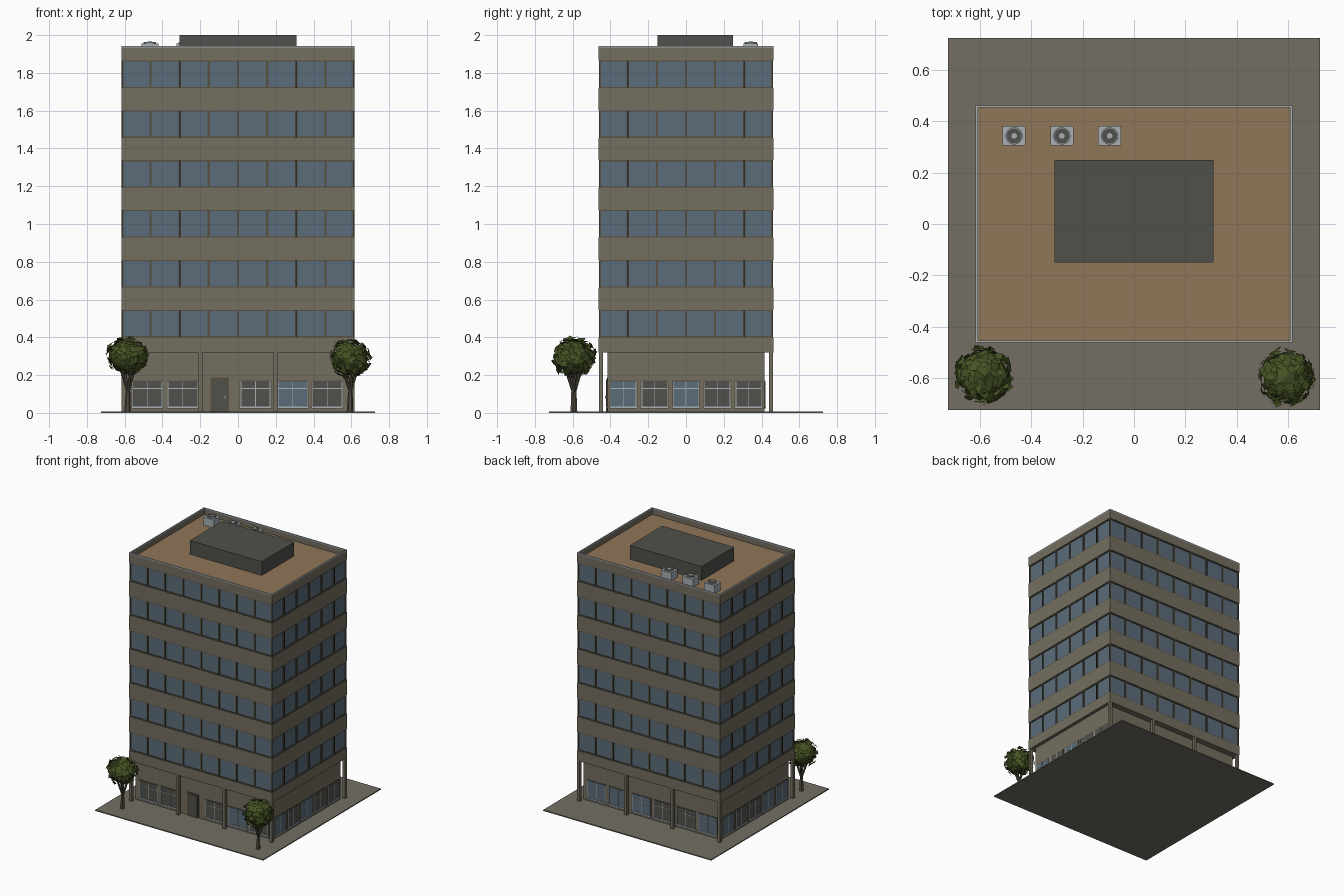
import bpy, bmesh, math, random
from mathutils import Vector, Matrix

cube = bpy.data.objects.get("Cube")
if cube:
    bpy.data.objects.remove(cube, do_unlink=True)


def material(name, hex_code):
    """Flat material from an sRGB hex colour."""
    srgb = [int(hex_code[i:i + 2], 16) / 255 for i in (0, 2, 4)]
    lin = [((c + 0.055) / 1.055) ** 2.4 for c in srgb] + [1]
    m = bpy.data.materials.new(name)
    m.use_nodes = True
    m.diffuse_color = lin
    m.node_tree.nodes["Principled BSDF"].inputs["Base Color"].default_value = lin
    return m


FACADE = material("taupe_stone", "746E60")
PAVING = material("paving_grey", "736E63")
GLASS = material("blue_glass", "5B6C7A")
FRAME = material("dark_taupe_frame", "57513F")
SEAM = material("dark_brown_seam", "2E2A22")
TRIM = material("light_grey_metal", "A9B0B4")
ROOF = material("roof_tan", "907659")
DARK = material("charcoal", "50504B")
LEAF = material("olive_leaf", "475424")
BARK = material("bark_grey", "554F42")


def finish(name, bm, mat):
    mesh = bpy.data.meshes.new(name)
    bm.to_mesh(mesh)
    bm.free()
    mesh.materials.append(mat)
    ob = bpy.data.objects.new(name, mesh)
    bpy.context.collection.objects.link(ob)
    return ob


def boxes(name, mat, spans):
    """One object made of axis-aligned boxes, each given as a low and a high corner."""
    bm = bmesh.new()
    for a, b in spans:
        a, b = Vector(a), Vector(b)
        size = [abs(v) for v in b - a]
        m = Matrix.Translation((a + b) / 2) @ Matrix.Diagonal((*size, 1))
        bmesh.ops.create_cube(bm, size=1, matrix=m)
    return finish(name, bm, mat)


def block(hx, hy, z0, z1):
    return (-hx, -hy, z0), (hx, hy, z1)


# Each side: outward normal, tangent
SIDES = {"front": ((0, -1), (1, 0)), "right": ((1, 0), (0, 1)),
         "back": ((0, 1), (-1, 0)), "left": ((-1, 0), (0, -1))}


def panel(side, u0, u1, z0, z1, d0, d1):
    """Box on a side: u along the wall, d outward from the centre."""
    n, t = SIDES[side]
    return [(t[0] * u + n[0] * d, t[1] * u + n[1] * d, z)
            for u, z, d in ((u0, z0, d0), (u1, z1, d1))]


HX, HY = 0.617, 0.462
STEP, SILL, PANE = 0.264, 0.4, 0.146
FLOORS, ROOF_Z, TOP = 6, 1.89, 1.935
INSET = 0.009

# Paving and main body
boxes("paving", PAVING, [block(0.725, 0.725, 0, 0.008)])
boxes("glass_core", GLASS, [block(HX - INSET, HY - INSET, SILL - 0.01, 1.87)])
bands = [block(HX, HY, 0.32, SILL)]
for f in range(FLOORS):
    low = SILL + f * STEP + PANE
    bands.append(block(HX, HY, low, ROOF_Z if f == FLOORS - 1 else low + STEP - PANE))
boxes("wall_bands", FACADE, bands)

# Window frames on the upper floors
frames, seams = [], []
for side in SIDES:
    long_side = side in ("front", "back")
    half, dist = (HX, HY) if long_side else (HY, HX)
    count = 8 if long_side else 6
    inner, outer = dist - INSET - 0.002, dist - 0.002
    for f in range(FLOORS):
        z0 = SILL + f * STEP
        z1 = z0 + PANE
        for i in range(count + 1):
            u = max(-half + 0.005, min(half - 0.005, -half + i * 2 * half / count))
            frames.append(panel(side, u - 0.006, u + 0.006, z0, z1, inner, outer)
                          if 0 < i < count else
                          panel(side, u - 0.003, u + 0.003, z0, z1, inner, outer))
            if i in (count // 2 - 2, count // 2 + 2) and 0 < i < count:
                seams.append(panel(side, u - 0.004, u + 0.004, z0, z1, outer, outer + 0.001))
        for z in (z0, z1 - 0.006):
            frames.append(panel(side, -half + 0.004, half - 0.004, z, z + 0.006, inner, outer - 0.001))
boxes("window_frames", FRAME, frames)
boxes("window_seams", SEAM, seams)


# Parapet, coping and roof deck
def ring(z0, z1, w):
    return [((-HX, s * HY, z0), (HX, s * (HY - w), z1)) for s in (-1, 1)] + \
           [((s * HX, -HY + w, z0), (s * (HX - w), HY - w, z1)) for s in (-1, 1)]


boxes("parapet", FACADE, ring(ROOF_Z, TOP, 0.008))
boxes("coping", TRIM, ring(TOP, TOP + 0.008, 0.009))
boxes("roof_deck", ROOF, [block(HX - 0.008, HY - 0.008, ROOF_Z, ROOF_Z + 0.003)])
boxes("roof_house", DARK, [((-0.31, -0.15, ROOF_Z), (0.31, 0.25, 2.0))])

# Rooftop cooling units
for k, x in enumerate((-0.467, -0.281, -0.095)):
    y = 0.343
    boxes(f"cooler_body_{k + 1}", TRIM, [((x - 0.045, y - 0.038, ROOF_Z), (x + 0.045, y + 0.038, 1.955))])
    for part, mat, r, z1 in (("rim", TRIM, 0.034, 1.961), ("fan", DARK, 0.03, 1.963), ("hub", TRIM, 0.011, 1.965)):
        bm = bmesh.new()
        bmesh.ops.create_cone(bm, cap_ends=True, segments=16, radius1=r, radius2=r, depth=z1 - 1.95,
                              matrix=Matrix.Translation((x, y, (z1 + 1.95) / 2)))
        finish(f"cooler_{part}_{k + 1}", bm, mat)

# Recessed ground floor and columns
GX, GY = 0.592, 0.415
boxes("ground_floor_wall", FACADE, [block(GX, GY, 0, 0.325)])
boxes("columns", FACADE, [((x - 0.011, y - 0.011, 0), (x + 0.011, y + 0.011, 0.325))
                          for x in (-0.605, -0.2, 0.2, 0.605) for y in (-0.45, 0.45)])

# Shop windows: centre positions, width, and which ones are blue
front_u = (-0.48, -0.293, 0.093, 0.29, 0.473)
back_u = (-0.48, -0.293, -0.093, 0.093, 0.293, 0.48)
side_u = [i * 0.166 for i in range(-2, 3)]
SHOPS = {"front": (front_u, 0.168, {3}), "right": (side_u, 0.148, {0, 2}),
         "back": (back_u, 0.168, {0, 1, 2, 5}), "left": (side_u, 0.148, {0, 3, 4})}
blue, grey, outline, bars = [], [], [], []
for side, (centres, width, lit) in SHOPS.items():
    d = GY if side in ("front", "back") else GX
    z0, z1 = 0.022, 0.172
    for i, u in enumerate(centres):
        a, b = u - width / 2, u + width / 2
        outline.append(panel(side, a, b, z0, z1, d - 0.01, d + 0.002))
        (blue if i in lit else grey).append(
            panel(side, a + 0.006, b - 0.006, z0 + 0.006, z1 - 0.006, d - 0.01, d + 0.004))
        bars.append(panel(side, a, b, z0, z0 + 0.012, d - 0.01, d + 0.008))
        bars.append(panel(side, a + 0.006, b - 0.006, 0.127, 0.131, d, d + 0.006))
        for v in (a + 0.007, u, b - 0.007):
            bars.append(panel(side, v - 0.002, v + 0.002, z0, z1 - 0.006, d, d + 0.006))
boxes("shop_window_surrounds", FRAME, outline)
boxes("shop_glass_blue", GLASS, blue)
boxes("shop_glass_grey", DARK, grey)
boxes("shop_window_bars", TRIM, bars)

# Entrance door
boxes("door_frame", FRAME, [panel("front", -0.145, -0.048, 0, 0.187, GY - 0.01, GY + 0.004)])
boxes("door_leaf", DARK, [panel("front", -0.135, -0.058, 0.008, 0.177, GY - 0.01, GY + 0.008)])
boxes("door_handle", TRIM, [panel("front", -0.071, -0.065, 0.075, 0.09, GY, GY + 0.014)])


# Trees: forked trunk with a ragged crown of loose leaf faces
def limb(bm, a, b, r0, r1):
    a, b = Vector(a), Vector(b)
    rot = (b - a).to_track_quat("Z", "Y").to_matrix().to_4x4()
    bmesh.ops.create_cone(bm, cap_ends=True, segments=6, radius1=r0, radius2=r1,
                          depth=(b - a).length, matrix=Matrix.Translation((a + b) / 2) @ rot)


def tree(name, x, y, z, seed):
    rng = random.Random(seed)
    bm = bmesh.new()
    fork = (x + 0.003, y, 0.11)
    limb(bm, (x, y, 0), fork, 0.017, 0.012)
    for k in range(4):
        ang = k * math.tau / 4 + 0.4
        limb(bm, fork, (x + 0.055 * math.cos(ang), y + 0.055 * math.sin(ang), z - 0.03), 0.009, 0.005)
    finish(name + "_trunk", bm, BARK)

    bm = bmesh.new()
    bmesh.ops.create_icosphere(bm, subdivisions=2, radius=0.093)
    for v in bm.verts:
        v.co *= rng.uniform(0.85, 1.1)
    for _ in range(190):
        p = Vector([rng.gauss(0, 1) for _ in range(3)]).normalized()
        side = p.orthogonal().normalized()
        side.rotate(Matrix.Rotation(rng.uniform(0, math.tau), 3, p))
        up = (p.cross(side) + p * rng.uniform(-0.5, 0.5)).normalized()
        c, s = p * rng.uniform(0.092, 0.115), rng.uniform(0.02, 0.034)
        pts = (c - side * s * 0.7, c - up * s * 0.6, c + side * s * 0.7, c + up * s)
        bm.faces.new([bm.verts.new(q) for q in pts])
    crown = finish(name + "_crown", bm, LEAF)
    crown.location = (x, y, z)
    crown.scale.z = 0.9


tree("left_tree", -0.585, -0.59, 0.302, 3)
tree("right_tree", 0.592, -0.597, 0.29, 8)
